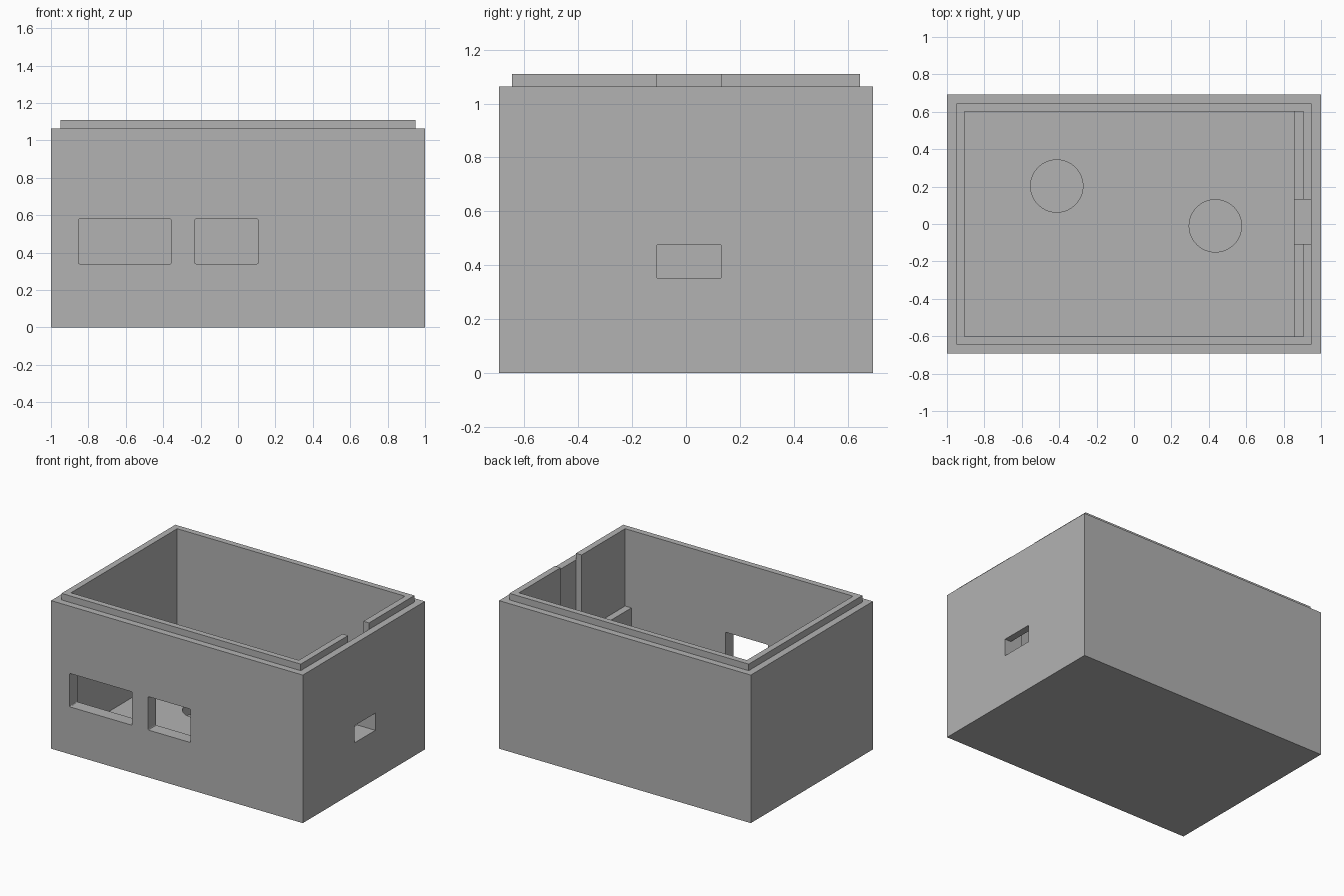
import bpy
import bmesh
from mathutils import Matrix, Vector

old = bpy.data.objects.get("Cube")
if old:
    bpy.data.objects.remove(old, do_unlink=True)

grey = bpy.data.materials.new("plain_grey")
grey.use_nodes = True
colour = (0.448, 0.448, 0.448, 1)
grey.diffuse_color = colour
grey.node_tree.nodes["Principled BSDF"].inputs["Base Color"].default_value = colour


def make_object(name, bm):
    mesh = bpy.data.meshes.new(name)
    bm.to_mesh(mesh)
    bm.free()
    mesh.materials.append(grey)
    obj = bpy.data.objects.new(name, mesh)
    bpy.context.collection.objects.link(obj)
    return obj


def box(name, x, y, z, round_axis=None):
    """Box from three (low, high) ranges, optionally with softened edges along one axis."""
    low, high = Vector((x[0], y[0], z[0])), Vector((x[1], y[1], z[1]))
    bm = bmesh.new()
    bmesh.ops.create_cube(bm, size=1)
    bmesh.ops.scale(bm, vec=high - low, verts=bm.verts)
    bmesh.ops.translate(bm, vec=(low + high) / 2, verts=bm.verts)
    if round_axis is not None:
        edges = [e for e in bm.edges
                 if abs((e.verts[0].co - e.verts[1].co)[round_axis]) > 0.01]
        bmesh.ops.bevel(bm, geom=edges, offset=0.007, segments=3,
                        profile=0.5, affect='EDGES')
    return make_object(name, bm)


def cylinder(name, x, y, z, radius):
    bm = bmesh.new()
    bmesh.ops.create_cone(bm, cap_ends=True, segments=64, radius1=radius,
                          radius2=radius, depth=z[1] - z[0],
                          matrix=Matrix.Translation((x, y, sum(z) / 2)))
    return make_object(name, bm)


def combine(target, tool, operation):
    """Apply one boolean and discard the tool."""
    tool.hide_render = True
    mod = target.modifiers.new(tool.name, 'BOOLEAN')
    mod.operation = operation
    mod.solver = 'EXACT'
    mod.object = tool
    bpy.context.view_layer.objects.active = target
    bpy.ops.object.modifier_apply(modifier=mod.name)
    bpy.data.objects.remove(tool, do_unlink=True)


FLOOR, BODY_TOP, LIP_TOP = 0.093, 1.063, 1.11
SLOT_Y = (-0.108, 0.13)
ABOVE = 1.5

# Outer body with the stepped lip for a lid
case = box("enclosure_body", (-1, 1), (-0.693, 0.693), (0, BODY_TOP))
combine(case, box("lip", (-0.95, 0.95), (-0.645, 0.645), (0.9, LIP_TOP)), 'UNION')

# Hollow interior, then the thicker lower part of the side wall
combine(case, box("cavity", (-0.905, 0.905), (-0.602, 0.602), (FLOOR, ABOVE)), 'DIFFERENCE')
combine(case, box("side_ledge", (0.855, 0.93), (-0.62, 0.62), (0.05, 0.555)), 'UNION')

# Connector slot open at the top, with its port through the outer wall
combine(case, box("connector_slot", (0.8, 0.95), SLOT_Y, (0.352, ABOVE)), 'DIFFERENCE')
combine(case, box("connector_port", (0.8, 1.1), SLOT_Y, (0.352, 0.475)), 'DIFFERENCE')

# Two front display openings
for x in ((-0.853, -0.357), (-0.23, 0.107)):
    combine(case, box("front_window", x, (-0.8, -0.5), (0.34, 0.58), round_axis=1), 'DIFFERENCE')

# Round pockets in the floor
for x, y in ((-0.413, 0.203), (0.435, -0.01)):
    combine(case, cylinder("floor_pocket", x, y, (0.01, 0.2), 0.14), 'DIFFERENCE')

bpy.ops.object.select_all(action='DESELECT')
case.select_set(True)
bpy.context.view_layer.objects.active = case
bpy.ops.object.shade_smooth_by_angle()
